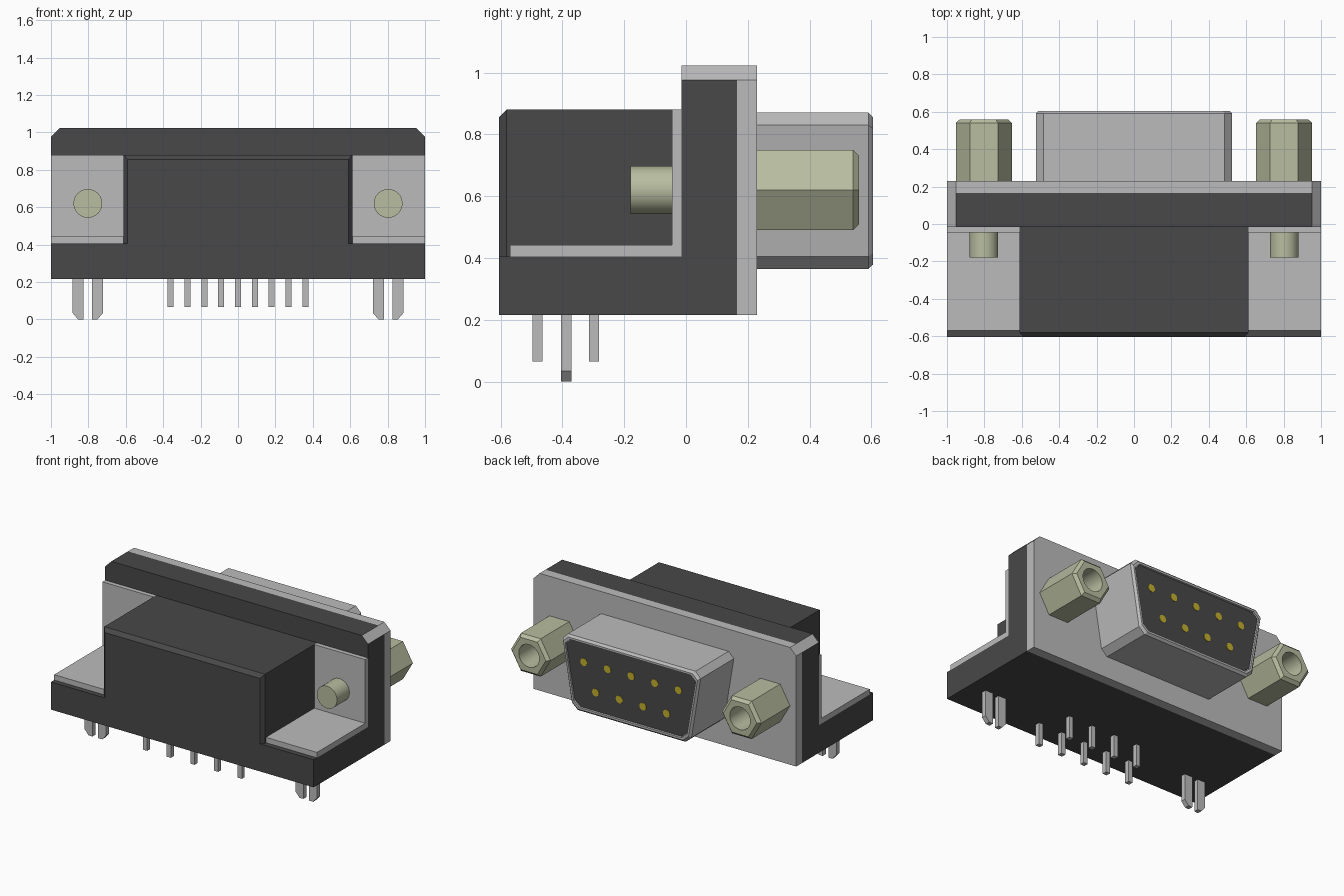
import bpy, bmesh, math

cube = bpy.data.objects.get("Cube")
if cube:
    bpy.data.objects.remove(cube, do_unlink=True)


def material(name, rgb, metallic=0.0):
    m = bpy.data.materials.new(name)
    m.use_nodes = True
    m.diffuse_color = (*rgb, 1)
    m.node_tree.nodes["Principled BSDF"].inputs["Base Color"].default_value = (*rgb, 1)
    return m


BLACK = material("black plastic", (0.065, 0.065, 0.065))
METAL = material("grey metal", (0.50, 0.50, 0.50))
BRASS = material("pale brass", (0.48, 0.51, 0.35))
GOLD = material("gold contact", (0.56, 0.44, 0.025))


def loft(name, sections, *mats):
    """Skin matching (x, z) outlines placed at successive y, capped at both ends."""
    bm = bmesh.new()
    rings = [[bm.verts.new((x, y, z)) for x, z in pts] for y, pts in sections]
    n = len(rings[0])
    for a, b in zip(rings, rings[1:]):
        for i in range(n):
            j = (i + 1) % n
            bm.faces.new((a[i], a[j], b[j], b[i]))
    bm.faces.new(rings[0])
    bm.faces.new(rings[-1])
    bmesh.ops.recalc_face_normals(bm, faces=bm.faces)
    me = bpy.data.meshes.new(name)
    bm.to_mesh(me)
    bm.free()
    for m in mats:
        me.materials.append(m)
    ob = bpy.data.objects.new(name, me)
    bpy.context.collection.objects.link(ob)
    return ob


def rect(x0, x1, z0, z1):
    return [(x0, z0), (x1, z0), (x1, z1), (x0, z1)]


def box(name, x0, x1, y0, y1, z0, z1, mat):
    return loft(name, [(y0, rect(x0, x1, z0, z1)), (y1, rect(x0, x1, z0, z1))], mat)


def circle(cx, cz, r, n=24):
    return [(cx + r * math.cos(math.tau * i / n), cz + r * math.sin(math.tau * i / n))
            for i in range(n)]


def hexagon(cx, cz, r, n=24):
    """Hexagon outline sampled so that it bridges to a circle of n points."""
    corners = circle(cx, cz, r, 6)
    k = n // 6
    pts = []
    for i in range(6):
        a, b = corners[i], corners[(i + 1) % 6]
        pts += [(a[0] + (b[0] - a[0]) * t / k, a[1] + (b[1] - a[1]) * t / k) for t in range(k)]
    return pts


def smooth(ob):
    bpy.ops.object.select_all(action="DESELECT")
    ob.select_set(True)
    bpy.context.view_layer.objects.active = ob
    bpy.ops.object.shade_smooth_by_angle(angle=math.radians(28))


# Housing: base, upright wall and central block
box("base", -1, 1, -0.605, -0.015, 0.215, 0.405, BLACK)
panel = [(-1, 0.215), (1, 0.215), (1, 0.975), (0.953, 1.022), (-0.953, 1.022), (-1, 0.975)]
wall = loft("upright_wall", [(-0.015, panel), (0.165, panel)], BLACK, METAL)
for p in wall.data.polygons:
    if abs(p.normal.x) > 0.3 and p.normal.z > 0.3:  # cut corners
        p.material_index = 1
loft("flange_plate", [(0.165, panel), (0.23, panel)], METAL)
loft("central_block", [(-0.605, rect(-0.59, 0.59, 0.405, 0.855)),
                       (-0.58, rect(-0.612, 0.612, 0.405, 0.88)),
                       (-0.015, rect(-0.612, 0.612, 0.405, 0.88))], BLACK)

# D-shaped shell, hollow at its mouth, with the contact insert
ZC, HW, HH = 0.6175, 0.525, 0.2525
half = [(0.41, 0.365), (0.455, 0.405), (0.525, 0.83), (0.485, 0.87)]
dshape = half + [(-x, z) for x, z in reversed(half)]


def inset(d):
    return [(x * (HW - d) / HW, ZC + (z - ZC) * (HH - d) / HH) for x, z in dshape]


loft("connector_shell", [(0.23, dshape), (0.59, dshape), (0.605, inset(0.014)),
                         (0.605, inset(0.028)), (0.585, inset(0.028))], METAL)
loft("contact_insert", [(0.575, inset(0.032)), (0.596, inset(0.032))], BLACK)

# Contacts and solder pins: five in one row, four in the other
PITCH = 0.18
rows = [(5, 0.71, -0.48), (4, 0.525, -0.297)]
for count, z, y in rows:
    for i in range(count):
        x = (i - (count - 1) / 2) * PITCH
        loft("contact", [(0.59, circle(x, z, 0.026, 16)), (0.599, circle(x, z, 0.026, 16))], GOLD)
        box("solder_pin", x - 0.016, x + 0.016, y - 0.016, y + 0.016, 0.065, 0.225, METAL)

# Parts repeated on both sides
for s, side in ((1, "left"), (-1, "right")):
    x0, x1 = sorted((s * 0.612, s * 1.0))
    box(side + "_bracket_foot", x0, x1, -0.57, -0.015, 0.405, 0.442, METAL)
    box(side + "_bracket_upright", x0, x1, -0.045, -0.015, 0.442, 0.88, METAL)

    # Screw end and hexagonal jack post with a bored hole
    cx, cz = s * 0.803, 0.62
    smooth(loft(side + "_screw_end", [(-0.18, circle(cx, cz, 0.077)),
                                      (-0.045, circle(cx, cz, 0.077))], BRASS))
    smooth(loft(side + "_jack_post", [(0.23, hexagon(cx, cz, 0.15)), (0.54, hexagon(cx, cz, 0.15)),
                                      (0.56, hexagon(cx, cz, 0.128)), (0.56, circle(cx, cz, 0.078)),
                                      (0.36, circle(cx, cz, 0.078))], BRASS))

    # Split board lock with cut outer tips
    for d in (1, -1):
        prong = [(cx + d * a, z) for a, z in
                 ((0.022, 0.0), (0.052, 0.0), (0.082, 0.035), (0.082, 0.225), (0.022, 0.225))]
        loft(side + "_board_lock", [(-0.404, prong), (-0.371, prong)], METAL)
